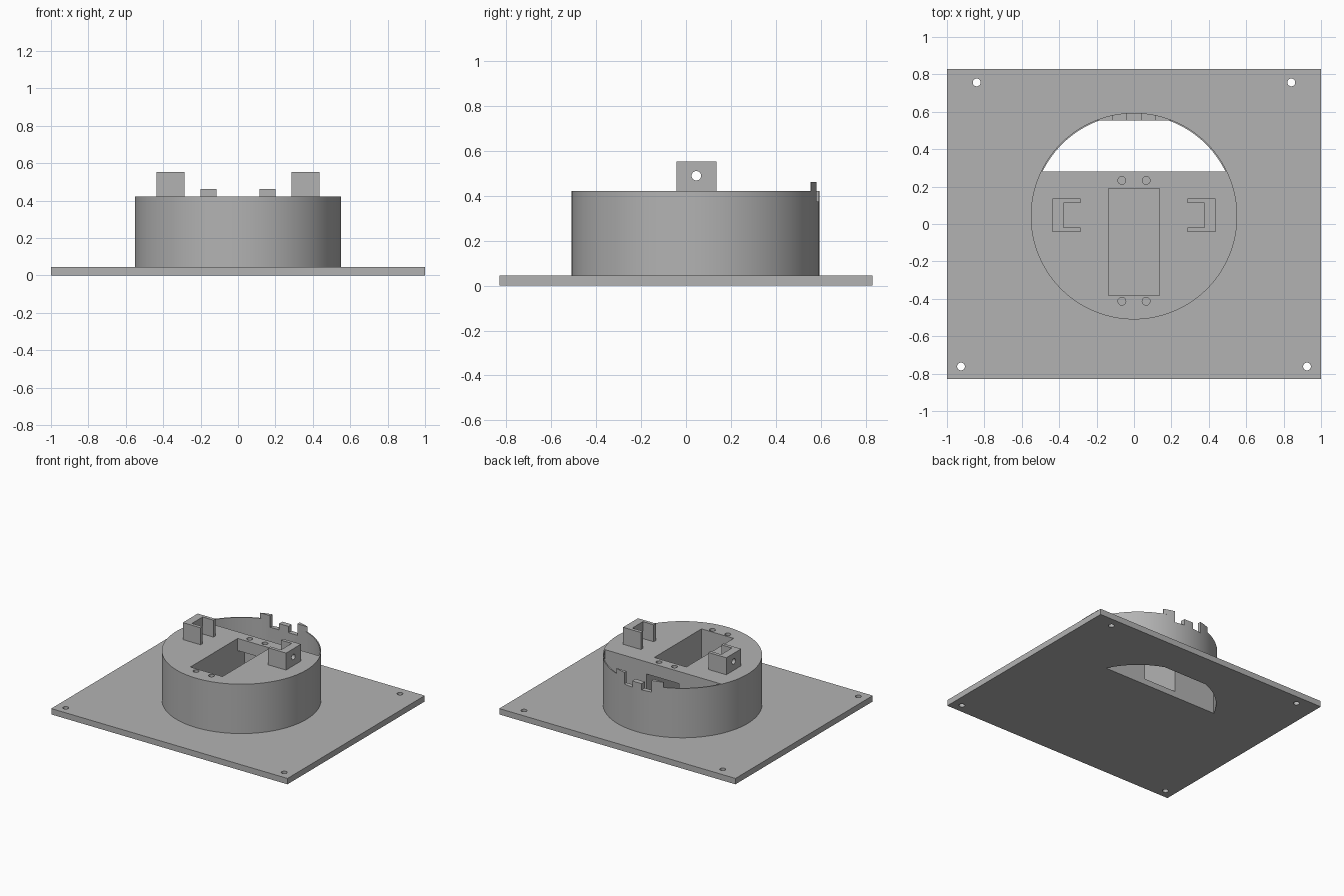
import bpy
import bmesh
from math import sin, cos, pi, sqrt, asin, radians

if "Cube" in bpy.data.objects:
    bpy.data.objects.remove(bpy.data.objects["Cube"])

grey = bpy.data.materials.new("plain_grey")
grey.use_nodes = True
grey.diffuse_color = (0.45, 0.45, 0.45, 1)
grey.node_tree.nodes["Principled BSDF"].inputs["Base Color"].default_value = grey.diffuse_color

PLATE_TOP, DRUM_TOP, TAB_TOP, BRACKET_TOP = 0.045, 0.423, 0.463, 0.553
CY, RADIUS, INNER = 0.042, 0.552, 0.544
CHORD, FLAT = 0.281, 0.554
HOLE = 0.021


def prism(name, outline, z0, z1):
    """Extrude a flat outline from z0 up to z1."""
    bm = bmesh.new()
    face = bm.faces.new([bm.verts.new((x, y, z0)) for x, y in outline])
    top = bmesh.ops.extrude_face_region(bm, geom=[face])["geom"]
    bmesh.ops.translate(bm, vec=(0, 0, z1 - z0),
                        verts=[v for v in top if isinstance(v, bmesh.types.BMVert)])
    bmesh.ops.recalc_face_normals(bm, faces=bm.faces)
    mesh = bpy.data.meshes.new(name)
    bm.to_mesh(mesh)
    bm.free()
    mesh.materials.append(grey)
    obj = bpy.data.objects.new(name, mesh)
    bpy.context.collection.objects.link(obj)
    return obj


def box(x0, x1, y0, y1):
    return [(x0, y0), (x1, y0), (x1, y1), (x0, y1)]


def arc(cx, cy, r, a0, a1, n):
    return [(cx + r * cos(a0 + (a1 - a0) * i / n), cy + r * sin(a0 + (a1 - a0) * i / n))
            for i in range(n + 1)]


def circle(cx, cy, r, n):
    return arc(cx, cy, r, 0, 2 * pi, n)[:-1]


def select(obj):
    bpy.ops.object.select_all(action="DESELECT")
    obj.select_set(True)
    bpy.context.view_layer.objects.active = obj


def cut(target, outline, z0, z1, rotate=False):
    """Subtract a prism from the target, then discard it."""
    cutter = prism("cutter", outline, z0, z1)
    cutter.hide_render = True
    if rotate:  # lay the prism along x
        for v in cutter.data.vertices:
            v.co = (v.co.z, v.co.x, v.co.y)
    mod = target.modifiers.new("cut", "BOOLEAN")
    mod.operation, mod.solver, mod.object = "DIFFERENCE", "EXACT", cutter
    select(target)
    bpy.ops.object.modifier_apply(modifier=mod.name)
    bpy.data.objects.remove(cutter)


# Crescent opening: straight front edge, arc sides, short flat at the back
a_chord, a_flat = asin((CHORD - CY) / INNER), asin((FLAT - CY) / INNER)
opening = (arc(0, CY, INNER, a_chord, a_flat, 20)
           + arc(0, CY, INNER, pi - a_flat, pi - a_chord, 20))

# Base plate with corner holes
plate = prism("base_plate", box(-1, 1, -0.83, 0.83), 0, PLATE_TOP)
cut(plate, opening, -0.1, 0.2)
for x, y in ((0.841, 0.757), (0.925, -0.762)):
    for side in (-1, 1):
        cut(plate, circle(side * x, y, HOLE, 24), -0.1, 0.2)

# Drum with crescent opening, pocket, window to the pocket and screw holes
drum = prism("drum", circle(0, CY, RADIUS, 128), PLATE_TOP, DRUM_TOP)
cut(drum, opening, -0.1, 0.8)
cut(drum, box(-0.136, 0.136, -0.382, 0.19), -0.1, 0.8)
cut(drum, box(-0.136, 0.136, 0.15, 0.35), -0.1, 0.33)
for x in (-0.065, 0.065):
    for y in (0.233, -0.413):
        cut(drum, circle(x, y, HOLE, 24), 0.335, 0.8)
# Notches in the rear rim
for x0, x1 in ((-0.115, -0.04), (0.04, 0.115)):
    cut(drum, box(x0, x1, 0.5, 0.7), 0.375, 0.8)
select(drum)
bpy.ops.object.shade_smooth_by_angle(angle=radians(30))

# Raised rim tabs and side brackets, mirrored left and right
for side, label in ((1, "left"), (-1, "right")):
    xs = [0.2 - 0.085 * i / 6 for i in range(7)]
    rim = [(side * x, CY + sqrt(RADIUS ** 2 - x * x)) for x in xs]
    prism(label + "_rim_tab", [(side * 0.115, FLAT), (side * 0.2, FLAT)] + rim,
          DRUM_TOP, TAB_TOP)

    c_shape = [(0.286, -0.043), (0.437, -0.043), (0.437, 0.137), (0.286, 0.137),
               (0.286, 0.111), (0.377, 0.111), (0.377, -0.018), (0.286, -0.018)]
    bracket = prism(label + "_bracket", [(side * x, y) for x, y in c_shape],
                    DRUM_TOP, BRACKET_TOP)
    cut(bracket, circle(0.046, 0.49, HOLE, 24), -0.6, 0.6, rotate=True)
